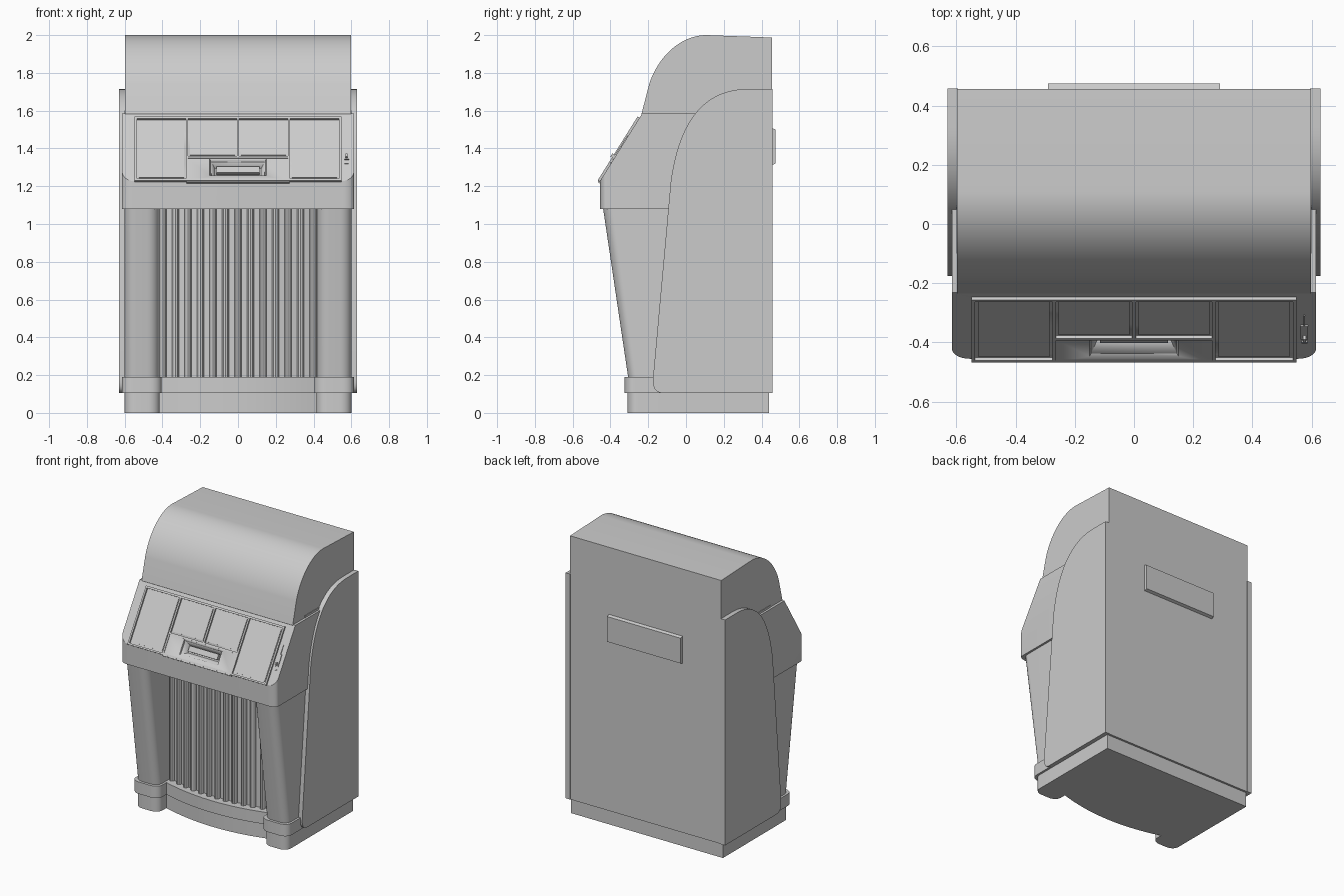
import bpy, bmesh, math
from mathutils import Vector, Matrix
from mathutils.geometry import interpolate_bezier

if "Cube" in bpy.data.objects:
    bpy.data.objects.remove(bpy.data.objects["Cube"])


def finish(name, bm, matrix=None):
    bmesh.ops.recalc_face_normals(bm, faces=bm.faces)
    me = bpy.data.meshes.new(name)
    bm.to_mesh(me)
    bm.free()
    ob = bpy.data.objects.new(name, me)
    bpy.context.collection.objects.link(ob)
    if matrix:
        ob.matrix_world = matrix
    bpy.ops.object.select_all(action='DESELECT')
    ob.select_set(True)
    bpy.context.view_layer.objects.active = ob
    bpy.ops.object.shade_smooth_by_angle(angle=math.radians(30))
    return ob


def loft_bm(a, b):
    bm = bmesh.new()
    va, vb = [bm.verts.new(p) for p in a], [bm.verts.new(p) for p in b]
    bm.faces.new(va)
    bm.faces.new(vb)
    n = len(a)
    for i in range(n):
        j = (i + 1) % n
        bm.faces.new((va[i], va[j], vb[j], vb[i]))
    return bm


def loft(name, a, b, matrix=None):
    return finish(name, loft_bm(a, b), matrix)


def plan(name, pts, z0, z1, pts_top=None):
    return loft(name, [(x, y, z0) for x, y in pts], [(x, y, z1) for x, y in (pts_top or pts)])


def side(name, pts, x0, x1):
    return loft(name, [(x0, y, z) for y, z in pts], [(x1, y, z) for y, z in pts])


def rect(x0, x1, y0, y1):
    return [(x0, y0), (x1, y0), (x1, y1), (x0, y1)]


def rounded(x0, x1, y0, y1, rx, ry):
    # rectangle with rounded front corners
    pts = [(x1, y1), (x0, y1)]
    for k in range(9):
        t = k / 8 * math.pi / 2
        pts.append((x0 + rx - rx * math.cos(t), y0 + ry - ry * math.sin(t)))
    for k in range(9):
        t = k / 8 * math.pi / 2
        pts.append((x1 - rx + rx * math.sin(t), y0 + ry - ry * math.cos(t)))
    return pts


def curve(*p, n=20):
    return [(v.x, v.y) for v in interpolate_bezier(*[Vector((*q, 0)) for q in p], n)]


def bow(x, edge, mid, half=0.42):
    return mid + (edge - mid) * (x / half) ** 2


def bowed(half, edge, mid, back=0.0):
    xs = [half * (k / 12 - 1) for k in range(25)]
    return [(x, bow(x, edge, mid, half)) for x in xs] + [(half, back), (-half, back)]


def mirrored(pts, s):
    return [(s * x, y) for x, y in pts]


# cabinet core, plinth and rear plate
plan("cabinet_core", rect(-0.6, 0.6, -0.1, 0.455), 0.105, 1.6)
plan("plinth", rect(-0.6, 0.6, -0.15, 0.44), 0, 0.105)
side("rear_plate", [(0.45, 1.31), (0.475, 1.32), (0.475, 1.50), (0.45, 1.51)], -0.29, 0.29)

# curved hood
hood = [(0.455, 1.55), (-0.225, 1.55), (-0.235, 1.585)]
hood += curve((-0.195, 1.74), (-0.155, 1.87), (-0.04, 2.0), (0.11, 2.0), n=24)
side("hood", hood + [(0.455, 1.987)], -0.597, 0.597)

# side panels
panel = [(0.458, 0.105)] + curve((-0.12, 0.105), (-0.155, 0.105), (-0.178, 0.125), (-0.175, 0.18), n=8)
panel += curve((-0.08, 1.23), (-0.035, 1.55), (0.1, 1.715), (0.33, 1.715), n=24) + [(0.458, 1.715)]
for s in (-1, 1):
    side("side_panel", panel, s * 0.594, s * 0.63)

# columns with collars and feet
for s in (-1, 1):
    plan("column", mirrored(rounded(0.42, 0.6, -0.305, 0, 0.06, 0.05), s), 0.18, 1.09,
         mirrored(rounded(0.42, 0.6, -0.44, 0, 0.06, 0.06), s))
    plan("column_collar", mirrored(rounded(0.405, 0.615, -0.325, 0, 0.06, 0.05), s), 0.105, 0.19)
    plan("foot", mirrored(rounded(0.415, 0.6, -0.31, 0, 0.06, 0.05), s), 0, 0.11)

# bowed base and grille
plan("base_front", bowed(0.42, -0.215, -0.28), 0, 0.105)
plan("base_band", bowed(0.42, -0.225, -0.29), 0.105, 0.19)
plan("grille_back", bowed(0.43, -0.16, -0.225), 0.18, 1.09)
for i in range(13):
    x = (i - 6) * 0.066
    y = bow(x, -0.165, -0.23)
    rib = [(x + 0.019 * math.cos(k * math.pi / 6), y + 0.024 * math.sin(k * math.pi / 6)) for k in range(12)]
    plan("grille_rib", rib, 0.18, 1.09)

# console: rounded block sliced by the sloping face
foot_pt, top_pt = Vector((0, -0.455, 1.228)), Vector((0, -0.232, 1.585))
up = (top_pt - foot_pt).normalized()
normal = Vector((1, 0, 0)).cross(up)
pts = rounded(-0.615, 0.615, -0.455, 0.15, 0.06, 0.035)
bm = loft_bm([(x, y, 1.08) for x, y in pts], [(x, y, 1.585) for x, y in pts])
cut = bmesh.ops.bisect_plane(bm, geom=bm.verts[:] + bm.edges[:] + bm.faces[:], plane_co=foot_pt,
                             plane_no=normal, clear_outer=True)
bmesh.ops.contextual_create(bm, geom=[g for g in cut["geom_cut"] if isinstance(g, bmesh.types.BMEdge)])
console = finish("console", bm)

# frame of reference of the sloping face: x across, y up the slope, z outward
SLOPE = Matrix.Translation(foot_pt) @ Matrix((Vector((1, 0, 0)), up, normal)).transposed().to_4x4()


def v(z):
    return (z - foot_pt.z) / up.z


def slab(name, x0, x1, z0, z1, d0, d1, inset=0.0):
    low, high = rect(x0 + inset, x1 - inset, v(z0) + inset, v(z1) - inset), rect(x0, x1, v(z0), v(z1))
    return loft(name, [(a, b, d0) for a, b in low], [(a, b, d1) for a, b in high], SLOPE)


# selector frame bars
H, W = 0.012, 0.006
slab("frame_top", -0.548, 0.548, 1.551, 1.563, -0.01, H)
slab("frame_bottom", -0.548, 0.548, 1.224, 1.234, -0.01, H)
for x in (-0.542, -0.27, 0.27, 0.542):
    slab("frame_upright", x - W, x + W, 1.23, 1.556, -0.01, H)
slab("frame_centre", -W, W, 1.345, 1.556, -0.01, H)
slab("frame_shelf", -0.27, 0.27, 1.343, 1.353, -0.01, H)
for x0, x1, z0 in ((-0.525, -0.285, 1.243), (0.285, 0.525, 1.243), (-0.255, -0.015, 1.362), (0.015, 0.255, 1.362)):
    slab("title_panel", x0, x1, z0, 1.543, -0.01, 0.004)

# lower control plate with hopper recess
plate = slab("control_plate", -0.272, 0.272, 1.218, 1.347, -0.01, 0.008)
cutter = slab("recess_cutter", -0.152, 0.152, 1.25, 1.342, -0.045, 0.012, 0.03)
cutter.hide_render = True
cutter.hide_set(True)
for ob in (console, plate):
    mod = ob.modifiers.new("recess", 'BOOLEAN')
    mod.operation, mod.object, mod.solver = 'DIFFERENCE', cutter, 'EXACT'
slab("recess_floor", -0.115, 0.115, 1.283, 1.315, -0.05, -0.022)

# coin slot on the right
slab("coin_plate", 0.563, 0.588, 1.34, 1.41, -0.01, 0.006)
slab("coin_lever", 0.57, 0.581, 1.345, 1.362, 0, 0.022)
slab("coin_slot", 0.573, 0.578, 1.40, 1.465, -0.01, 0.005)
slab("coin_button", 0.565, 0.586, 1.318, 1.326, -0.01, 0.005)
